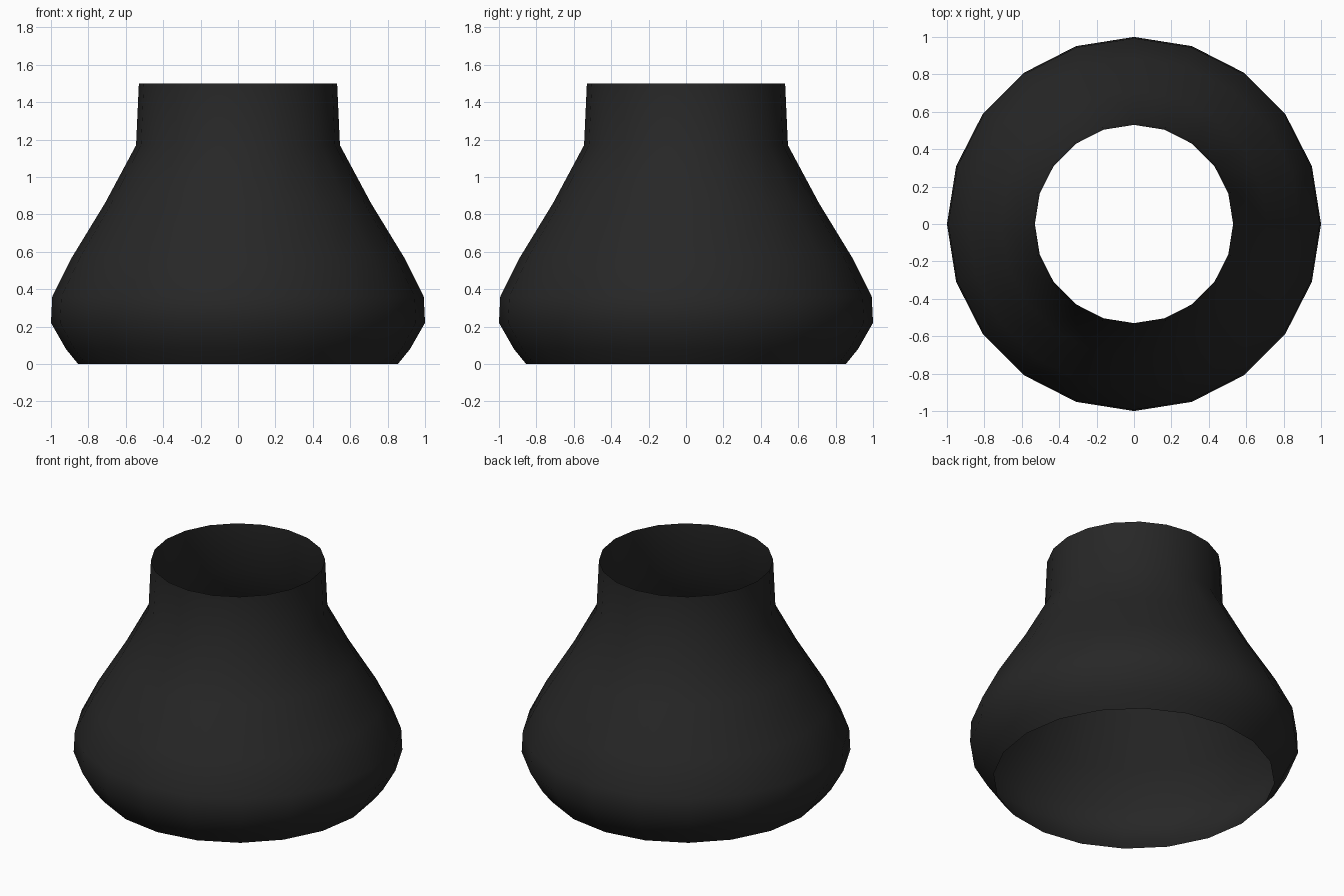
import bpy, bmesh, math

if "Cube" in bpy.data.objects:
    bpy.data.objects.remove(bpy.data.objects["Cube"])

SIDES = 20
# Outer profile from base to rim: (radius, height)
PROFILE = [(0.855, 0.0), (0.92, 0.08), (1.0, 0.22), (0.993, 0.36),
           (0.888, 0.57), (0.711, 0.86), (0.545, 1.17), (0.53, 1.5)]

black = bpy.data.materials.new("matte black")
black.diffuse_color = (0.02, 0.02, 0.02, 1)
black.use_nodes = True
black.node_tree.nodes["Principled BSDF"].inputs["Base Color"].default_value = black.diffuse_color

# Bell-shaped shade, a single-walled shell open at both ends
bm = bmesh.new()
rings = []
for r, z in PROFILE:
    angles = [2 * math.pi * i / SIDES for i in range(SIDES)]
    rings.append([bm.verts.new((r * math.cos(a), r * math.sin(a), z)) for a in angles])
for low, high in zip(rings, rings[1:]):
    for i in range(SIDES):
        j = (i + 1) % SIDES
        face = bm.faces.new((low[i], low[j], high[j], high[i]))
        face.smooth = True

mesh = bpy.data.meshes.new("shade")
bm.to_mesh(mesh)
bm.free()
mesh.materials.append(black)
shade = bpy.data.objects.new("shade", mesh)
bpy.context.collection.objects.link(shade)
